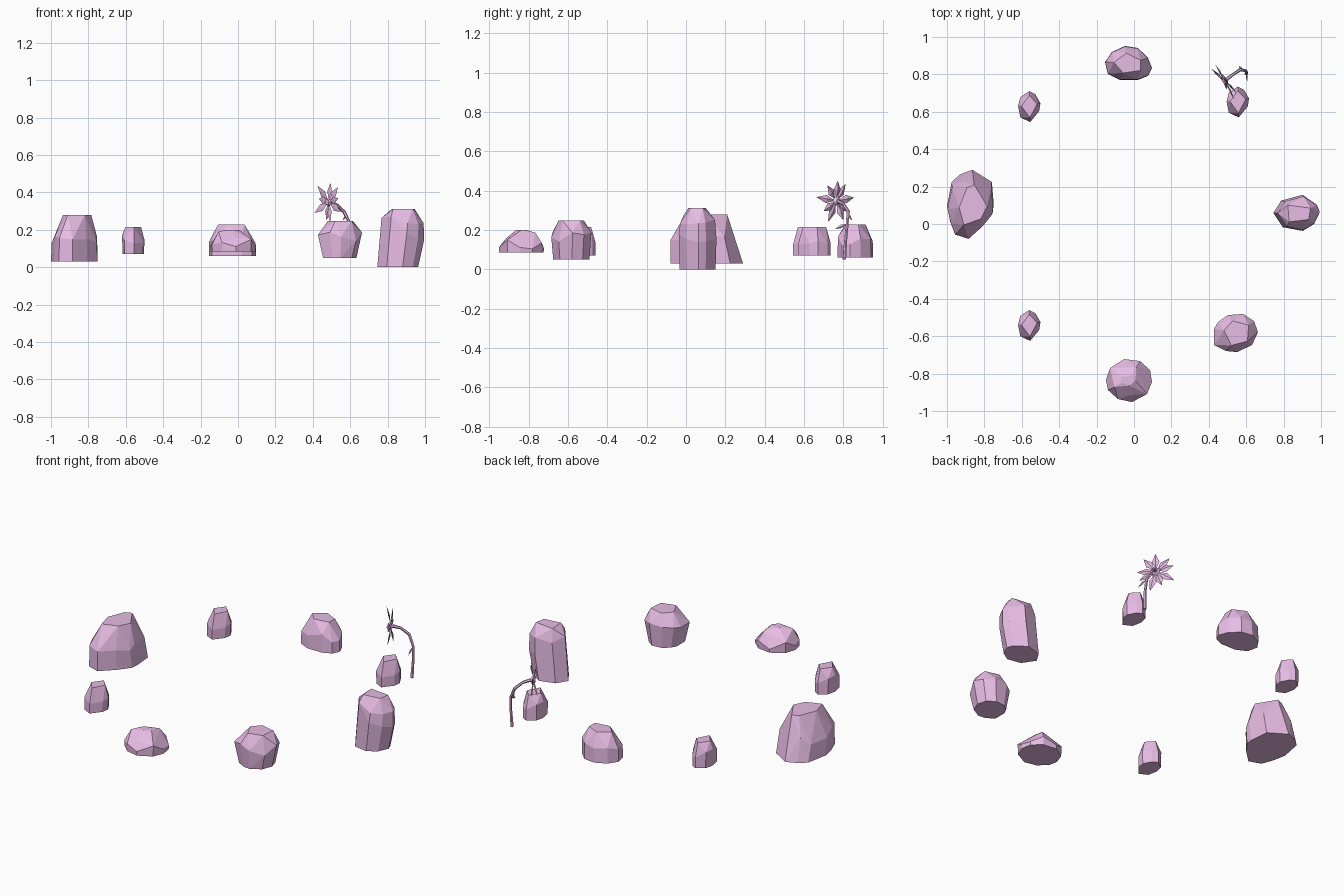
import bpy, bmesh, math, random
from mathutils import Vector

mat = bpy.data.materials.new("pink")
mat.diffuse_color = (0.8, 0.5, 0.78, 1)


def finish(bm, name):
    bmesh.ops.recalc_face_normals(bm, faces=bm.faces)
    me = bpy.data.meshes.new(name)
    bm.to_mesh(me)
    bm.free()
    me.materials.append(mat)
    ob = bpy.data.objects.new(name, me)
    bpy.context.collection.objects.link(ob)
    return ob


def hull(bm, pts):
    vs = [bm.verts.new(p) for p in pts]
    r = bmesh.ops.convex_hull(bm, input=vs)
    junk = {v for v in r["geom_interior"] + r["geom_unused"] if isinstance(v, bmesh.types.BMVert)}
    bmesh.ops.delete(bm, geom=list(junk), context="VERTS")


def stone(name, centre, outline, levels, seed):
    """Chiselled rock: hull of the outline repeated at levels (z, scale x, scale y, dx, dy)."""
    rnd = random.Random(seed)
    bm = bmesh.new()
    pts = []
    last = len(levels) - 1
    for k, (z, sx, sy, dx, dy) in enumerate(levels):
        step = 2 if k == last else 1
        for x, y in outline[k % step::step]:
            jz = rnd.uniform(-0.025, 0.025) if 0 < k < last else 0
            pts.append((centre[0] + x * sx + dx, centre[1] + y * sy + dy, z + jz))
    hull(bm, pts)
    bmesh.ops.dissolve_limit(bm, angle_limit=math.radians(7), verts=bm.verts, edges=bm.edges)
    return finish(bm, name)


# Large left stone, leaning in at the back
stone("large_left_stone", (-0.875, 0.105),
      [(0.01, 0.185), (0.115, 0.12), (0.125, 0), (0.12, -0.04), (0.068, -0.11), (-0.01, -0.185),
       (-0.082, -0.16), (-0.107, -0.095), (-0.125, -0.01), (-0.1, 0.12), (-0.055, 0.16)],
      [(0.03, 1, 1, 0, 0), (0.15, 0.97, 0.9, 0, -0.018), (0.28, 0.6, 0.62, 0.015, -0.01)], 1)

# Three matching small stones
for nm, c in (("small_stone_back_left", (-0.56, 0.63)), ("small_stone_front_left", (-0.56, -0.54)),
              ("small_stone_back_right", (0.555, 0.655))):
    stone(nm, c,
          [(0, 0.08), (0.032, 0.064), (0.06, 0.016), (0.053, -0.027), (0.005, -0.085),
           (-0.048, -0.06), (-0.06, 0), (-0.048, 0.048)],
          [(0.07, 0.95, 1, 0, 0), (0.15, 1, 1, 0, 0), (0.215, 0.7, 0.72, 0, 0)], 4)

# Back stone
stone("back_stone", (-0.03, 0.86),
      [(-0.125, 0.006), (-0.088, 0.06), (-0.018, 0.092), (0.051, 0.081), (0.105, 0.028),
       (0.126, -0.026), (0.105, -0.068), (0.051, -0.09), (-0.045, -0.09), (-0.11, -0.058)],
      [(0.06, 1, 1, 0, 0), (0.15, 0.99, 0.97, 0, 0), (0.228, 0.62, 0.58, 0, 0)], 3)

# Tall right stone
stone("tall_right_stone", (0.87, 0.06),
      [(-0.121, -0.001), (-0.073, 0.068), (0.034, 0.095), (0.114, 0.042), (0.13, 0.004),
       (0.098, -0.06), (0.034, -0.097), (-0.063, -0.081)],
      [(0, 0.87, 0.95, -0.02, 0), (0.16, 0.95, 1, 0, 0), (0.25, 0.9, 0.92, 0.006, 0),
       (0.312, 0.65, 0.6, 0, 0)], 4)

# Front right boulder
stone("front_right_stone", (0.54, -0.585),
      [(-0.112, 0.024), (-0.091, 0.061), (-0.038, 0.098), (0.043, 0.104), (0.102, 0.066),
       (0.123, 0.007), (0.091, -0.062), (0.011, -0.1), (-0.048, -0.094), (-0.112, -0.062)],
      [(0.05, 0.76, 0.9, 0, 0), (0.165, 1, 1, 0, 0), (0.248, 0.62, 0.68, 0.01, 0)], 5)

# Low front stone, domed
stone("low_front_stone", (-0.03, -0.835),
      [(-0.12, 0.001), (-0.098, 0.065), (-0.023, 0.113), (0.062, 0.102), (0.116, 0.054),
       (0.126, -0.01), (0.1, -0.074), (0.019, -0.117), (-0.056, -0.101), (-0.109, -0.053)],
      [(0.085, 0.98, 0.98, 0, 0), (0.125, 1, 1, 0, 0), (0.17, 0.68, 0.68, 0, 0),
       (0.2, 0.3, 0.25, 0, 0)], 8)

# Flower head frame: n faces outward, u sideways
head = Vector((0.485, 0.765, 0.348))
n = Vector((-0.8, -0.6, 0))
u = Vector((0.6, -0.8, 0))
up = Vector((0, 0, 1))

# Pointed, ridged petals
bm = bmesh.new()
for i in range(9):
    a = math.tau * i / 9 + math.pi / 2
    d = u * math.cos(a) + up * math.sin(a)
    s = u * -math.sin(a) + up * math.cos(a)
    lean = 0.02 if i % 2 else -0.012
    mid = head + d * 0.058 + n * lean * 0.5
    hull(bm, [head + d * 0.012, mid + s * 0.021, mid - s * 0.021,
              mid + n * 0.002, mid - n * 0.008, head + d * (0.114 if i % 2 else 0.104) + n * lean])
finish(bm, "flower_petals")

# Flower centre
bm = bmesh.new()
ring = []
for depth, r in ((-0.015, 0.01), (0, 0.024), (0.012, 0.016)):
    for i in range(8):
        a = math.tau * i / 8
        ring.append(head + n * depth + (u * math.cos(a) + up * math.sin(a)) * r)
hull(bm, ring)
finish(bm, "flower_centre")

# Curved stem, swept as a six-sided tube
path = [(0.6, 0.805, 0.05, 0.010), (0.603, 0.812, 0.15, 0.008), (0.597, 0.82, 0.235, 0.008),
        (0.568, 0.825, 0.295, 0.009), (0.53, 0.8, 0.333, 0.008), (0.49, 0.769, 0.348, 0.01)]
bm = bmesh.new()
rings = []
for i, (x, y, z, r) in enumerate(path):
    t = (Vector(path[min(i + 1, 5)][:3]) - Vector(path[max(i - 1, 0)][:3])).normalized()
    e1 = (u - t * u.dot(t)).normalized()
    e2 = t.cross(e1)
    rings.append([bm.verts.new(Vector((x, y, z)) + e1 * r * math.cos(k * math.tau / 6)
                               + e2 * r * math.sin(k * math.tau / 6)) for k in range(6)])
for a, b in zip(rings, rings[1:]):
    for k in range(6):
        bm.faces.new((a[k], a[k - 1], b[k - 1], b[k]))
bm.faces.new(rings[0])
bm.faces.new(rings[-1])
finish(bm, "flower_stem")

# Small leaves on the stem
bm = bmesh.new()
for root, tip in (((0.598, 0.818, 0.23), (0.608, 0.758, 0.205)),
                  ((0.58, 0.823, 0.28), (0.56, 0.845, 0.25))):
    r, t = Vector(root), Vector(tip)
    m = r.lerp(t, 0.5)
    hull(bm, [r, t, m + up * 0.012, m - up * 0.008, m + n * 0.006, m - n * 0.006])
finish(bm, "stem_leaves")
